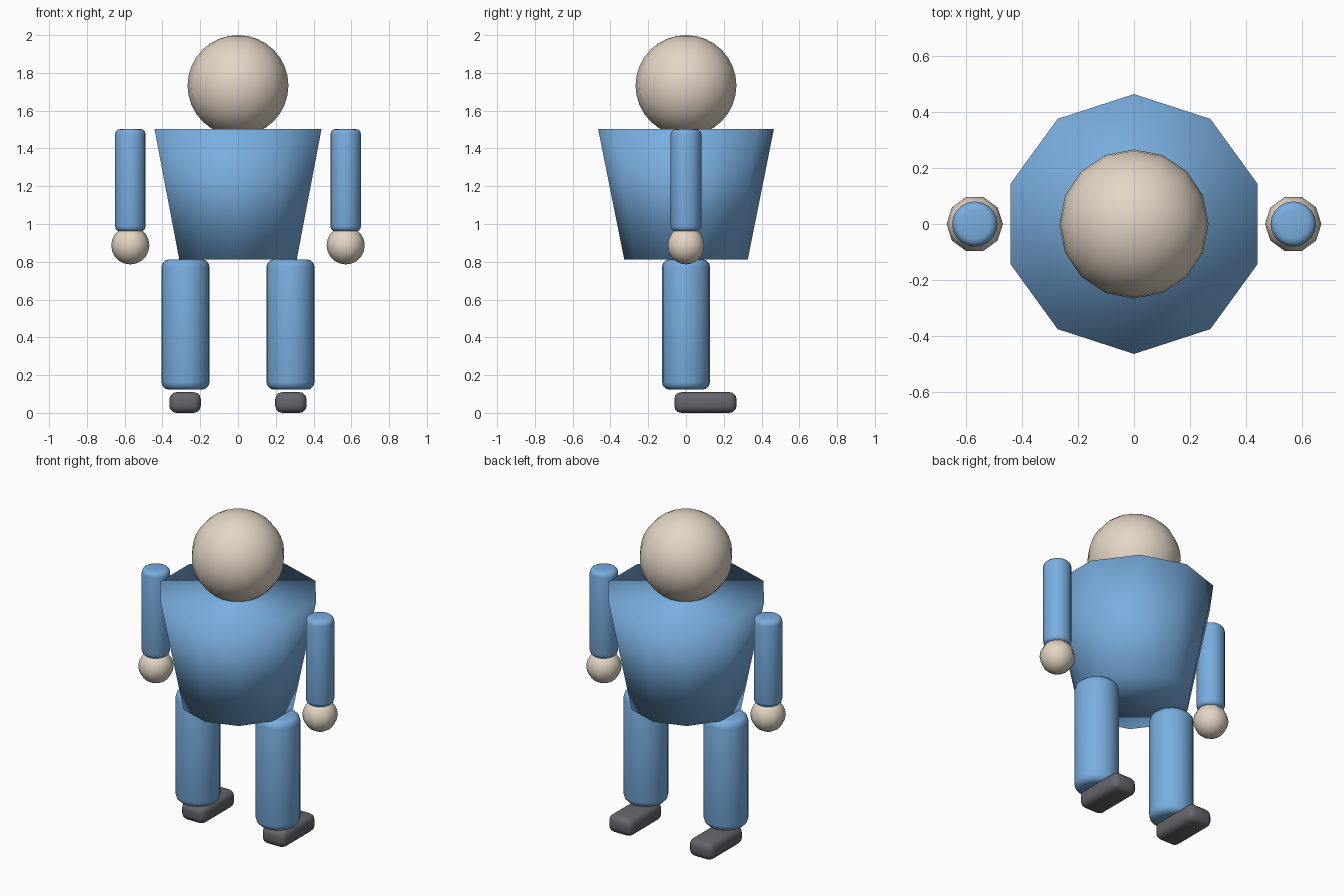
import bpy
from math import radians

if "Cube" in bpy.data.objects:
    bpy.data.objects.remove(bpy.data.objects["Cube"])


def paint(name, rgb):
    m = bpy.data.materials.new(name)
    m.diffuse_color = (*rgb, 1)
    m.use_nodes = True
    m.node_tree.nodes["Principled BSDF"].inputs["Base Color"].default_value = m.diffuse_color
    return m


blue = paint("blue_cloth", (0.19, 0.42, 0.74))
skin = paint("skin", (0.78, 0.67, 0.56))
grey = paint("shoe_grey", (0.13, 0.13, 0.15))


def finish(name, mat, bevel=0, segments=3):
    o = bpy.context.object
    o.name = name
    o.data.materials.append(mat)
    if bevel:
        b = o.modifiers.new("Rounded", 'BEVEL')
        b.width = bevel
        b.segments = segments
        b.limit_method = 'ANGLE'
        b.angle_limit = radians(50)
    bpy.ops.object.shade_smooth()
    return o


def ball(name, x, z, r, seg, rings):
    bpy.ops.mesh.primitive_uv_sphere_add(segments=seg, ring_count=rings,
                                         radius=r, location=(x, 0, z),
                                         rotation=(0, 0, radians(90)))
    finish(name, skin)


def limb(name, x, z0, z1, r, bevel):
    bpy.ops.mesh.primitive_cylinder_add(vertices=20, radius=r, depth=z1 - z0,
                                        location=(x, 0, (z0 + z1) / 2))
    finish(name, blue, bevel)


# Tapered ten-sided torso
bpy.ops.mesh.primitive_cone_add(vertices=10, radius1=0.327, radius2=0.465,
                                depth=0.69, location=(0, 0, 1.158))
finish("torso", blue)

# Head
ball("head", 0, 1.733, 0.267, 16, 16)

# Arms, hands, legs and feet on both sides
for side, s in (("left", -1), ("right", 1)):
    limb(side + "_arm", s * 0.57, 0.96, 1.503, 0.081, 0.028)
    ball(side + "_hand", s * 0.57, 0.887, 0.101, 10, 10)
    limb(side + "_leg", s * 0.278, 0.123, 0.813, 0.127, 0.04)

    # Foot: rounded block reaching towards +y
    bpy.ops.mesh.primitive_cube_add(size=1, location=(s * 0.28, 0.103, 0.055))
    foot = bpy.context.object
    foot.scale = (0.166, 0.33, 0.11)
    bpy.ops.object.transform_apply(location=False, rotation=False, scale=True)
    finish(side + "_foot", grey, 0.038)
